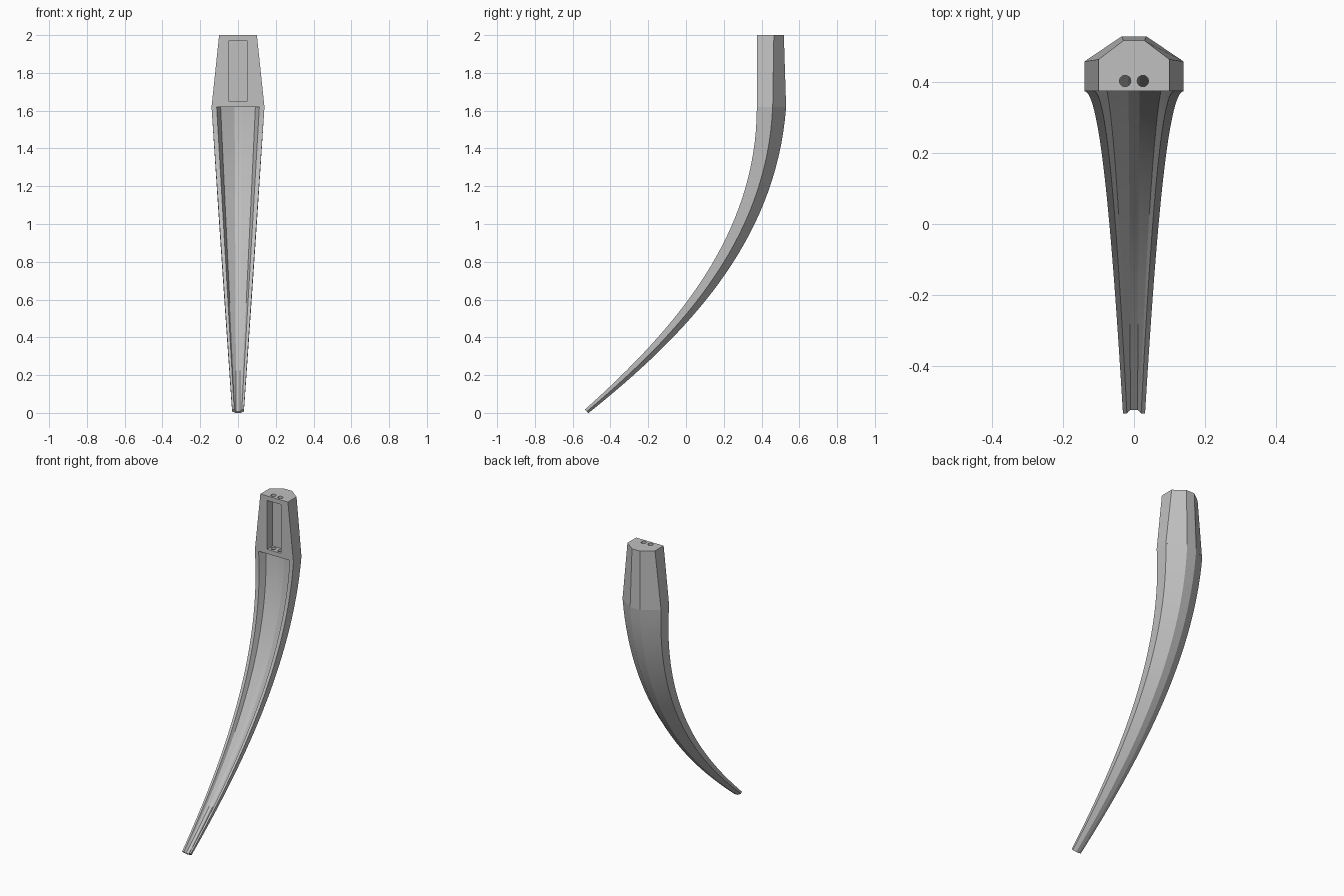
import bpy, bmesh, math
from mathutils import Vector

cube = bpy.data.objects.get("Cube")
if cube:
    bpy.data.objects.remove(cube, do_unlink=True)

grey = bpy.data.materials.new("plain_grey")
grey.use_nodes = True
colour = (0.53, 0.53, 0.53, 1)
grey.diffuse_color = colour
grey.node_tree.nodes["Principled BSDF"].inputs["Base Color"].default_value = colour


def add_object(name, bm):
    bmesh.ops.recalc_face_normals(bm, faces=bm.faces)
    mesh = bpy.data.meshes.new(name)
    bm.to_mesh(mesh)
    bm.free()
    mesh.materials.append(grey)
    obj = bpy.data.objects.new(name, mesh)
    bpy.context.collection.objects.link(obj)
    return obj


def loft(name, rings):
    """Skin a list of closed rings and cap both ends."""
    bm = bmesh.new()
    loops = [[bm.verts.new(p) for p in ring] for ring in rings]
    count = len(loops[0])
    for a, b in zip(loops, loops[1:]):
        for i in range(count):
            j = (i + 1) % count
            bm.faces.new((a[i], a[j], b[j], b[i]))
    bm.faces.new(loops[0])
    bm.faces.new(loops[-1])
    return add_object(name, bm)


def mirrored(half):
    """Close a half outline given as (x, depth) pairs."""
    return half + [(-x, d) for x, d in reversed(half)]


def select_only(obj):
    bpy.ops.object.select_all(action="DESELECT")
    obj.select_set(True)
    bpy.context.view_layer.objects.active = obj


def cut(target, cutter):
    mod = target.modifiers.new("cut", "BOOLEAN")
    mod.operation = "DIFFERENCE"
    mod.solver = "EXACT"
    mod.object = cutter
    select_only(target)
    bpy.ops.object.modifier_apply(modifier=mod.name)
    bpy.data.objects.remove(cutter, do_unlink=True)


FRONT, JOINT = 0.375, 1.62

# Curved blade: a grooved, faceted section swept down a bending path
path = [Vector(p) for p in ((FRONT, JOINT), (FRONT, 0.95), (-0.05, 0.45), (-0.535, 0.018))]


def bezier(t):
    s = 1 - t
    a, b, c, d = path
    point = a * s**3 + b * 3 * s * s * t + c * 3 * s * t * t + d * t**3
    slope = (b - a) * s * s + (c - b) * 2 * s * t + (d - c) * t * t
    return point, slope.normalized()


def blade_ring(t):
    point, tangent = bezier(t)
    back = Vector((-tangent.y, tangent.x))
    f = point.y / JOINT

    def mix(tip, top):
        return tip + (top - tip) * f
    thick = mix(0.025, 0.155)
    half = [
        (mix(0.010, 0.018), thick * 0.54),   # groove floor
        (mix(0.015, 0.092), thick * 0.30),   # foot of groove wall
        (mix(0.019, 0.113), 0),              # inner rim
        (mix(0.030, 0.140), 0),              # outer rim
        (mix(0.030, 0.140), thick * 0.54),   # side edge
        (mix(0.010, 0.035), thick),          # back ridge
    ]
    return [(x, point.x + back.x * d, point.y + back.y * d) for x, d in mirrored(half)]


STEPS = 32
blade = loft("curved_blade", [blade_ring(i / STEPS) for i in range(STEPS + 1)])


# Mounting block: tapered continuation of the blade's outer outline
def block_ring(z, side, ridge, side_depth, depth):
    half = [(side, 0), (side, side_depth), (ridge, depth)]
    return [(x, FRONT + d, z) for x, d in mirrored(half)]


block = loft("mounting_block", [
    block_ring(JOINT, 0.14, 0.035, 0.084, 0.155),
    block_ring(2.0, 0.10, 0.03, 0.09, 0.143),
])

# Recess in the front of the block
bm = bmesh.new()
bmesh.ops.create_cube(bm, size=1)
bmesh.ops.scale(bm, vec=(0.10, 0.12, 0.32), verts=bm.verts)
bmesh.ops.translate(bm, vec=(0, FRONT - 0.005, 1.81), verts=bm.verts)
cut(block, add_object("recess_cutter", bm))

# Pair of upright screw holes through the block
for side in (-1, 1):
    bm = bmesh.new()
    bmesh.ops.create_cone(bm, cap_ends=True, segments=24, radius1=0.016, radius2=0.016, depth=0.6)
    bmesh.ops.translate(bm, vec=(side * 0.025, 0.404, 1.81), verts=bm.verts)
    cut(block, add_object("hole_cutter", bm))

for obj in (blade, block):
    select_only(obj)
    bpy.ops.object.shade_smooth_by_angle(angle=math.radians(20))
